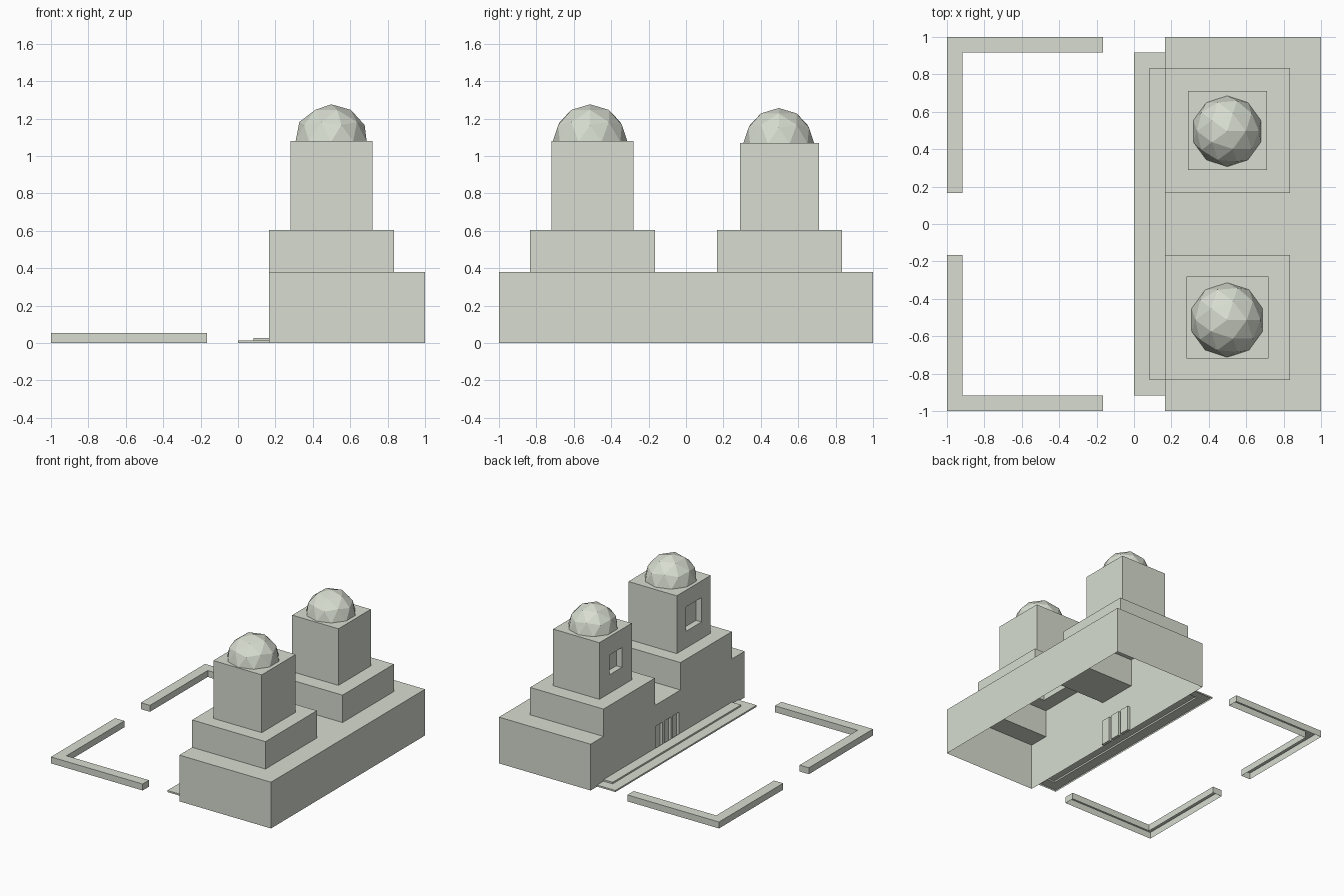
import bpy, bmesh

if "Cube" in bpy.data.objects:
    bpy.data.objects.remove(bpy.data.objects["Cube"])

stone = bpy.data.materials.new("pale_stone")
stone.diffuse_color = (0.68, 0.72, 0.63, 1)
stone.use_nodes = True
stone.node_tree.nodes["Principled BSDF"].inputs["Base Color"].default_value = stone.diffuse_color


def shell(name, xs, ys, z0, z1, skip=(), holes=(), slots=(), slot_z=None, depth=0.0):
    """Open-bottomed block: a roof made of grid cells with walls dropped from its rim.
    skip = cells outside the outline, holes = roof cells open to the tier above,
    slots = (y0, y1) recesses sunk into the low-x wall between the slot_z heights."""
    bm = bmesh.new()

    def quad(*pts):
        return bm.faces.new([bm.verts.new(p) for p in pts])

    for i in range(len(xs) - 1):
        for j in range(len(ys) - 1):
            if (i, j) not in skip:
                a, b, c, d = xs[i], xs[i + 1], ys[j], ys[j + 1]
                quad((a, c, z1), (b, c, z1), (b, d, z1), (a, d, z1))
    bmesh.ops.remove_doubles(bm, verts=bm.verts, dist=1e-4)

    # walls
    rim = [e for e in bm.edges if e.is_boundary]
    new = bmesh.ops.extrude_edge_only(bm, edges=rim)["geom"]
    for v in new:
        if isinstance(v, bmesh.types.BMVert):
            v.co.z = z0

    # open roof cells
    cells = [((xs[i] + xs[i + 1]) / 2, (ys[j] + ys[j + 1]) / 2) for i, j in holes]
    gone = []
    for f in bm.faces:
        m = f.calc_center_median()
        if abs(m.z - z1) < 1e-5 and any(abs(m.x - x) + abs(m.y - y) < 1e-4 for x, y in cells):
            gone.append(f)
        elif slots and all(abs(v.co.x - xs[0]) < 1e-5 for v in f.verts):
            gone.append(f)
    bmesh.ops.delete(bm, geom=gone, context='FACES')

    # recessed wall
    if slots:
        x0, x1 = xs[0], xs[0] + depth
        us = sorted(set(list(ys) + [y for s in slots for y in s]))
        vs = sorted({z0, z1, *slot_z})
        for a, b in zip(us, us[1:]):
            for c, d in zip(vs, vs[1:]):
                if (a, b) in slots and (c, d) == tuple(slot_z):
                    quad((x1, a, c), (x1, b, c), (x1, b, d), (x1, a, d))
                    for (p, q), (r, s) in (((a, c), (b, c)), ((b, c), (b, d)),
                                           ((b, d), (a, d)), ((a, d), (a, c))):
                        quad((x0, p, q), (x0, r, s), (x1, r, s), (x1, p, q))
                else:
                    quad((x0, a, c), (x0, b, c), (x0, b, d), (x0, a, d))
        bmesh.ops.remove_doubles(bm, verts=bm.verts, dist=1e-4)
    bmesh.ops.recalc_face_normals(bm, faces=bm.faces)
    return add(name, bm)


def add(name, bm):
    me = bpy.data.meshes.new(name)
    bm.to_mesh(me)
    bm.free()
    me.materials.append(stone)
    ob = bpy.data.objects.new(name, me)
    bpy.context.collection.objects.link(ob)
    return ob


W = 1 / 6      # entrance wall position
E = 5 / 6      # terrace edge

# main hall with three-bay doorway
shell("main_hall", [W, E, 1], [-1, -E, -W, W, E, 1], 0, 0.38,
      holes=[(0, 1), (0, 3)],
      slots=[(-0.15, -0.065), (-0.042, 0.042), (0.065, 0.15)],
      slot_z=(0, 0.205), depth=0.023)

# entrance steps
shell("lower_step", [0, W / 2, W], [-0.917, -E, E, 0.917], 0, 0.013, holes=[(1, 1)])
shell("upper_step", [W / 2, W], [-E, E], 0.013, 0.026)

# terraces, towers and domes: side, tower half width, tower top, window half size, dome y, radius
for side, s, h, top, w, dy, r in (("front", -1, 0.22, 1.08, 0.10, -0.513, 0.2),
                                  ("back", 1, 0.21, 1.07, 0.081, 0.496, 0.19)):
    c = 0.5 * s
    y0, y1 = sorted((s * W, s * E))
    shell(side + "_terrace", [W, 0.5 - h, 0.5 + h, E], [y0, c - h, c + h, y1],
          0.38, 0.605, holes=[(1, 1)])
    mid = (0.605 + top) / 2
    shell(side + "_tower", [0.5 - h, 0.5 + h], [c - h, c + h], 0.605, top,
          slots=[(c - w, c + w)], slot_z=(mid - w, mid + w), depth=0.05)
    bm = bmesh.new()
    bmesh.ops.create_icosphere(bm, subdivisions=2, radius=r)
    low = [f for f in bm.faces if f.calc_center_median().z < -0.01]
    bmesh.ops.delete(bm, geom=low, context='FACES')
    add(side + "_dome", bm).location = (0.498, dy, top - 0.004)

# courtyard corner walls, mirrored front to back
wall = shell("courtyard_wall", [-1, -0.917, -W], [W, 0.917, 1], 0, 0.053, skip=[(1, 0)])
mod = wall.modifiers.new("mirror", 'MIRROR')
mod.use_axis = (False, True, False)
mod.use_mirror_merge = False
